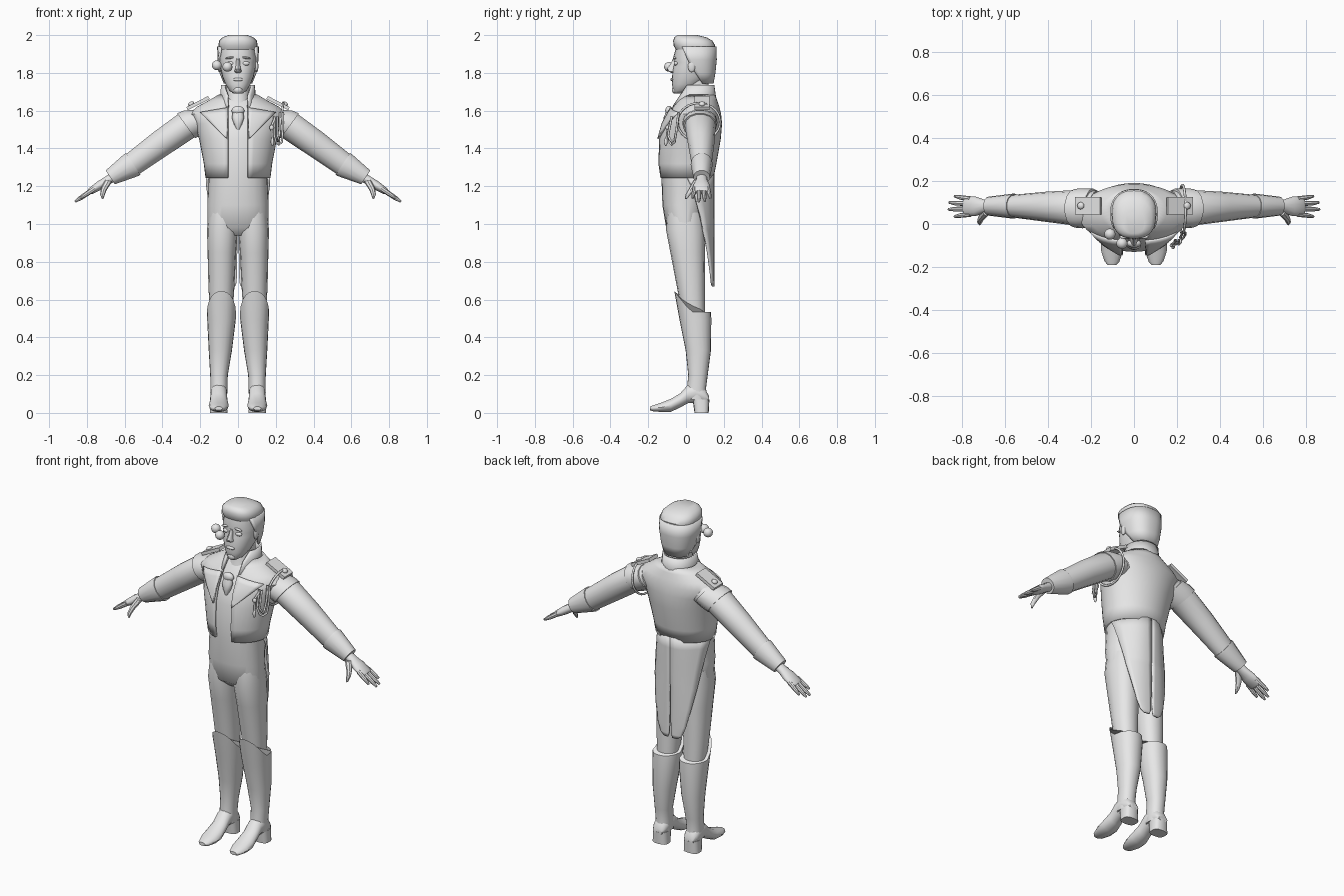
import bpy, bmesh, math
from mathutils import Vector

grey = bpy.data.materials.new("plain_grey")
grey.diffuse_color = (0.8, 0.8, 0.8, 1)


def finish(ob, angle=40):
    ob.data.materials.append(grey)
    bpy.ops.object.select_all(action='DESELECT')
    ob.select_set(True)
    bpy.context.view_layer.objects.active = ob
    if ob.type == 'MESH':
        bpy.ops.object.shade_smooth_by_angle(angle=math.radians(angle))
    return ob


def loft(name, rings, closed=True, thick=0, angle=40):
    """Skin rows of points; closed rows get caps, open rows get thickness."""
    bm = bmesh.new()
    rows = [[bm.verts.new(p) for p in r] for r in rings]
    n = len(rows[0])
    for a, b in zip(rows, rows[1:]):
        for i in range(n if closed else n - 1):
            j = (i + 1) % n
            bm.faces.new((a[i], a[j], b[j], b[i]))
    if closed:
        bm.faces.new(rows[0])
        bm.faces.new(rows[-1])
    bmesh.ops.remove_doubles(bm, verts=bm.verts, dist=1e-5)
    bmesh.ops.recalc_face_normals(bm, faces=bm.faces)
    me = bpy.data.meshes.new(name)
    bm.to_mesh(me)
    bm.free()
    ob = bpy.data.objects.new(name, me)
    bpy.context.collection.objects.link(ob)
    if thick:
        m = ob.modifiers.new("thickness", 'SOLIDIFY')
        m.thickness, m.offset = thick, 0
    return finish(ob, angle)


def ring(z, yf, yb, hw, cx=0, n=24, gap=0, p=2.2, zf=None):
    """Level oval; gap is the open angle each side of the front."""
    pts = []
    cnt = n + 1 if gap else n
    for i in range(cnt):
        a = gap + (2 * math.pi - 2 * gap) * i / n
        s, c = math.sin(a), math.cos(a)
        x = cx + hw * math.copysign(abs(s) ** (2 / p), s)
        y = (yf + yb) / 2 - (yb - yf) / 2 * math.copysign(abs(c) ** (2 / p), c)
        pts.append((x, y, zf(y) if zf else z))
    return pts


def tube(name, side, stations, tilt=33.7, n=14):
    """Limb in the xz plane: stations are x, y, z, y radius, upper radius."""
    t = math.radians(tilt)
    u = Vector((math.sin(t), 0, math.cos(t)))
    rows = []
    for x, y, z, ry, ru in stations:
        row = []
        for i in range(n):
            a = 2 * math.pi * i / n
            q = Vector((x, y, z)) + Vector((0, ry * math.cos(a), 0)) + u * ru * math.sin(a)
            row.append((q.x * side, q.y, q.z))
        rows.append(row)
    return loft(name, rows)


def ball(name, loc, scale, rot=(0, 0, 0)):
    bpy.ops.mesh.primitive_uv_sphere_add(segments=16, ring_count=10, radius=1, location=loc, rotation=rot)
    ob = bpy.context.object
    ob.name, ob.scale = name, scale
    return finish(ob, 60)


def cord(name, pts, r=0.006, cyclic=False):
    cu = bpy.data.curves.new(name, 'CURVE')
    cu.dimensions, cu.bevel_depth, cu.bevel_resolution = '3D', r, 2
    sp = cu.splines.new('POLY')
    sp.points.add(len(pts) - 1)
    for p, q in zip(sp.points, pts):
        p.co = (*q, 1)
    sp.use_cyclic_u = cyclic
    ob = bpy.data.objects.new(name, cu)
    bpy.context.collection.objects.link(ob)
    return finish(ob)


# waistcoat and trouser seat
loft("waistcoat_and_hips", [ring(*r) for r in [
    (0.94, -0.06, 0.08, 0.12), (0.98, -0.105, 0.1, 0.16), (1.1, -0.125, 0.1, 0.162),
    (1.25, -0.13, 0.125, 0.157), (1.45, -0.13, 0.16, 0.185), (1.53, -0.1, 0.17, 0.19),
    (1.62, -0.055, 0.15, 0.14), (1.68, 0, 0.13, 0.07)]])

# jacket body, open down the front
JACKET = [(1.245, -0.137, 0.14, 0.166), (1.32, -0.147, 0.155, 0.175), (1.45, -0.142, 0.178, 0.2),
          (1.53, -0.118, 0.185, 0.222), (1.58, -0.09, 0.18, 0.25), (1.615, -0.07, 0.172, 0.215),
          (1.65, -0.045, 0.16, 0.15), (1.68, -0.02, 0.15, 0.1)]
loft("jacket_body", [ring(z, f, b, w, n=36, p=2, gap=math.asin(0.052 / w)) for z, f, b, w in JACKET],
     closed=False, thick=0.012)


def chest_y(x, z):
    for a, b in zip(JACKET, JACKET[1:]):
        if a[0] <= z <= b[0]:
            k = (z - a[0]) / (b[0] - a[0])
            f, bk, w = [a[i] + (b[i] - a[i]) * k for i in (1, 2, 3)]
            return (f + bk) / 2 - (bk - f) / 2 * math.sqrt(max(0, 1 - (x / w) ** 2))
    return 0


# stand-up collar
loft("collar", [ring(z, f, b, w, gap=g) for z, f, b, w, g in [
    (1.62, -0.08, 0.165, 0.11, 0.45), (1.68, -0.045, 0.153, 0.088, 0.6),
    (1.735, -0.025, 0.145, 0.086, 0.95)]], closed=False, thick=0.01)

# neck and head
loft("neck", [ring(z, f, b, w) for z, f, b, w in [
    (1.6, -0.05, 0.13, 0.07), (1.68, -0.02, 0.12, 0.063), (1.78, -0.01, 0.12, 0.06)]])
loft("head", [ring(*r) for r in [
    (1.69, -0.06, -0.02, 0.02), (1.705, -0.068, 0.02, 0.045), (1.74, -0.074, 0.08, 0.066),
    (1.78, -0.074, 0.12, 0.083), (1.83, -0.068, 0.13, 0.094), (1.855, -0.062, 0.135, 0.096),
    (1.88, -0.068, 0.14, 0.098), (1.96, -0.045, 0.12, 0.085), (1.985, 0, 0.09, 0.05)]])
loft("nose", [ring(z, f, -0.04, w, n=10) for z, f, w in [
    (1.80, -0.078, 0.012), (1.808, -0.095, 0.02), (1.82, -0.102, 0.016),
    (1.85, -0.08, 0.01), (1.875, -0.07, 0.01)]])
ball("lips", (0, -0.073, 1.765), (0.028, 0.009, 0.009))
ball("chin", (0, -0.058, 1.71), (0.025, 0.017, 0.02))
for s in (1, -1):
    ball("eyelid", (0.04 * s, -0.052, 1.85), (0.021, 0.012, 0.012))
    ball("eyebrow", (0.042 * s, -0.06, 1.88), (0.026, 0.009, 0.006), (0, 0.15 * s, 0))
    ball("ear", (0.098 * s, 0.03, 1.835), (0.01, 0.02, 0.032))
ball("loose_eye_outer", (-0.112, -0.047, 1.84), (0.026, 0.026, 0.026))
ball("loose_eye_inner", (-0.056, -0.09, 1.832), (0.026, 0.026, 0.026))

# hair: back and sides, then the swept top
loft("hair_back", [ring(z, f, b, w, gap=math.radians(g), p=2.4) for z, f, b, w, g in [
    (1.745, 0, 0.14, 0.07, 100), (1.8, -0.05, 0.15, 0.092, 90),
    (1.87, -0.066, 0.157, 0.103, 75), (1.94, -0.06, 0.155, 0.105, 55)]], closed=False, thick=0.012)
loft("hair_top", [ring(*r, p=2.5) for r in [
    (1.925, -0.055, 0.15, 0.1), (1.945, -0.066, 0.155, 0.104), (1.97, -0.068, 0.14, 0.1),
    (1.988, -0.062, 0.11, 0.082), (2.0, -0.045, 0.06, 0.05)]])

# necktie
ball("tie_knot", (0, -0.09, 1.6), (0.034, 0.02, 0.025))
loft("tie", [ring(z, -0.098 - d, -0.08, w, n=12) for z, d, w in [
    (1.5, 0.018, 0.008), (1.53, 0.024, 0.022), (1.565, 0.02, 0.033), (1.6, 0.005, 0.024)]])

for s in (1, -1):
    side = "left" if s > 0 else "right"

    # lapel laid over the chest
    rows = []
    for i in range(7):
        row = []
        for j in range(7):
            k, m = i / 6, j / 6
            x = 0.058 + k * (-0.006 + 0.148 * m)
            z = 1.45 + k * (0.165 - 0.025 * m)
            row.append((x * s, chest_y(x, z) - 0.012, z))
        rows.append(row)
    loft(side + "_lapel", rows, closed=False, thick=0.01)

    # coat tail with centre slit
    rows = []
    for z, w, c, g in [(1.27, 0.168, 0.15, 0), (1.2, 0.164, 0.115, 0), (1.1, 0.152, 0.085, 0),
                       (1.0, 0.14, 0.06, 0), (0.97, 0.136, 0.055, 0.003), (0.85, 0.115, 0.03, 0.004),
                       (0.74, 0.09, 0.015, 0.005), (0.69, 0.07, 0.01, 0.008), (0.67, 0.045, 0.005, 0.015)]:
        rows.append([(s * (g + (w - g) * t / 6), 0.145 - c * (t / 6) ** 2.5, z) for t in range(7)])
    loft(side + "_coat_tail", rows, closed=False, thick=0.01)

    # sleeve, shoulder cap and cuff
    tube(side + "_sleeve", s, [(0.17, 0.075, 1.55, 0.08, 0.07), (0.27, 0.075, 1.523, 0.083, 0.077),
                               (0.41, 0.08, 1.425, 0.07, 0.073), (0.57, 0.083, 1.308, 0.052, 0.064)])
    tube(side + "_shoulder_cap", s, [(0.19, 0.075, 1.55, 0.09, 0.07), (0.24, 0.073, 1.535, 0.093, 0.083),
                                     (0.275, 0.073, 1.52, 0.09, 0.083)], 36)
    tube(side + "_cuff", s, [(0.555, 0.083, 1.318, 0.058, 0.071), (0.565, 0.083, 1.312, 0.058, 0.071),
                             (0.676, 0.083, 1.247, 0.044, 0.045)])

    # hand
    tube(side + "_palm", s, [(0.65, 0.083, 1.255, 0.028, 0.026), (0.695, 0.083, 1.228, 0.03, 0.024),
                             (0.735, 0.082, 1.203, 0.045, 0.024), (0.78, 0.082, 1.174, 0.046, 0.018),
                             (0.79, 0.082, 1.168, 0.04, 0.012)])
    for y, y2, reach in [(0.045, 0.035, 0.835), (0.07, 0.068, 0.863), (0.094, 0.1, 0.86), (0.117, 0.129, 0.835)]:
        tube(side + "_finger", s, [(0.76, y, 1.187, 0.012, 0.014),
                                   (reach - 0.03, (y + y2) / 2, 1.187 - 0.67 * (reach - 0.79), 0.011, 0.012),
                                   (reach, y2, 1.187 - 0.67 * (reach - 0.76), 0.006, 0.006)], n=8)
    tube(side + "_thumb", s, [(0.685, 0.06, 1.23, 0.022, 0.02), (0.71, 0.03, 1.185, 0.016, 0.016),
                              (0.718, 0.01, 1.155, 0.013, 0.012), (0.717, 0.0, 1.133, 0.006, 0.005)], 75, 8)

    # epaulette and its button
    bpy.ops.mesh.primitive_cube_add(size=1, location=(0.212 * s, 0.085, 1.64),
                                    rotation=(0, s * math.radians(27), 0))
    ep = bpy.context.object
    ep.name, ep.scale = side + "_epaulette", (0.13, 0.08, 0.018)
    finish(ep)
    ball(side + "_epaulette_button", (0.248 * s, 0.085, 1.636), (0.017, 0.017, 0.012), (0, s * 0.47, 0))

    # trouser leg
    loft(side + "_trouser_leg", [ring(z, f, b, (x1 - x0) / 2, s * (x0 + x1) / 2, 16) for z, f, b, x0, x1 in [
        (0.5, -0.02, 0.1, 0.03, 0.145), (0.65, -0.045, 0.1, 0.02, 0.156), (0.85, -0.083, 0.1, 0.01, 0.161),
        (0.97, -0.106, 0.1, 0.001, 0.164), (1.06, -0.1, 0.09, 0.0, 0.155)]])

    # boot shaft with raised front edge
    top = ring(0, -0.062, 0.133, 0.077, s * 0.088, 20, zf=lambda y: 0.535 + max(0, 0.025 - y) * 1.27)
    loft(side + "_boot_shaft", [top] + [ring(z, f, b, (x1 - x0) / 2, s * (x0 + x1) / 2, 20) for z, f, b, x0, x1 in [
        (0.49, -0.034, 0.134, 0.012, 0.163), (0.33, -0.002, 0.132, 0.032, 0.155),
        (0.2, 0.012, 0.115, 0.054, 0.147), (0.13, 0.005, 0.106, 0.056, 0.146),
        (0.07, 0.0, 0.115, 0.058, 0.144)]])
    # pointed foot
    rows = []
    for y, zb, zt, hw in [(0.122, 0.055, 0.09, 0.03), (0.1, 0.045, 0.13, 0.042), (0.05, 0.05, 0.17, 0.045),
                          (0.01, 0.05, 0.15, 0.044), (-0.03, 0.028, 0.105, 0.046), (-0.08, 0.005, 0.075, 0.053),
                          (-0.13, 0.004, 0.055, 0.05), (-0.175, 0.008, 0.04, 0.034), (-0.19, 0.014, 0.034, 0.02)]:
        rows.append([(s * (0.102 + hw * math.cos(a)), y, (zb + zt) / 2 + (zt - zb) / 2 * math.sin(a))
                     for a in [math.pi * i / 7 for i in range(14)]])
    loft(side + "_boot_foot", rows)
    loft(side + "_boot_heel", [ring(z, f, b, w, s * 0.102, 14, p=3) for z, f, b, w in [
        (0, 0.045, 0.12, 0.047), (0.07, 0.035, 0.124, 0.042)]])

# shoulder cord, hanging loops and tassel
cord("shoulder_cord", [(0.225 + 0.015 * math.sin(a), 0.068 + 0.113 * math.cos(a), 1.54 + 0.1 * math.sin(a))
                       for a in [math.pi * i / 14 for i in range(28)]], cyclic=True)
for d in (0, 0.016):
    cord("hanging_loop", [(0.192 + d, -0.075, 1.57), (0.192 + d, -0.095, 1.47), (0.202 + d, -0.085, 1.43 + d),
                          (0.217, -0.075, 1.42 + d), (0.232 - d, -0.06, 1.435 + d), (0.238 - d, -0.05, 1.5),
                          (0.238 - d, -0.04, 1.59)])
cord("tassel_cord", [(0.195, -0.075, 1.56), (0.178, -0.095, 1.52), (0.182, -0.105, 1.43)])
ball("tassel_knot", (0.178, -0.098, 1.51), (0.012, 0.01, 0.014))
ball("tassel_end", (0.182, -0.107, 1.435), (0.009, 0.009, 0.022))
